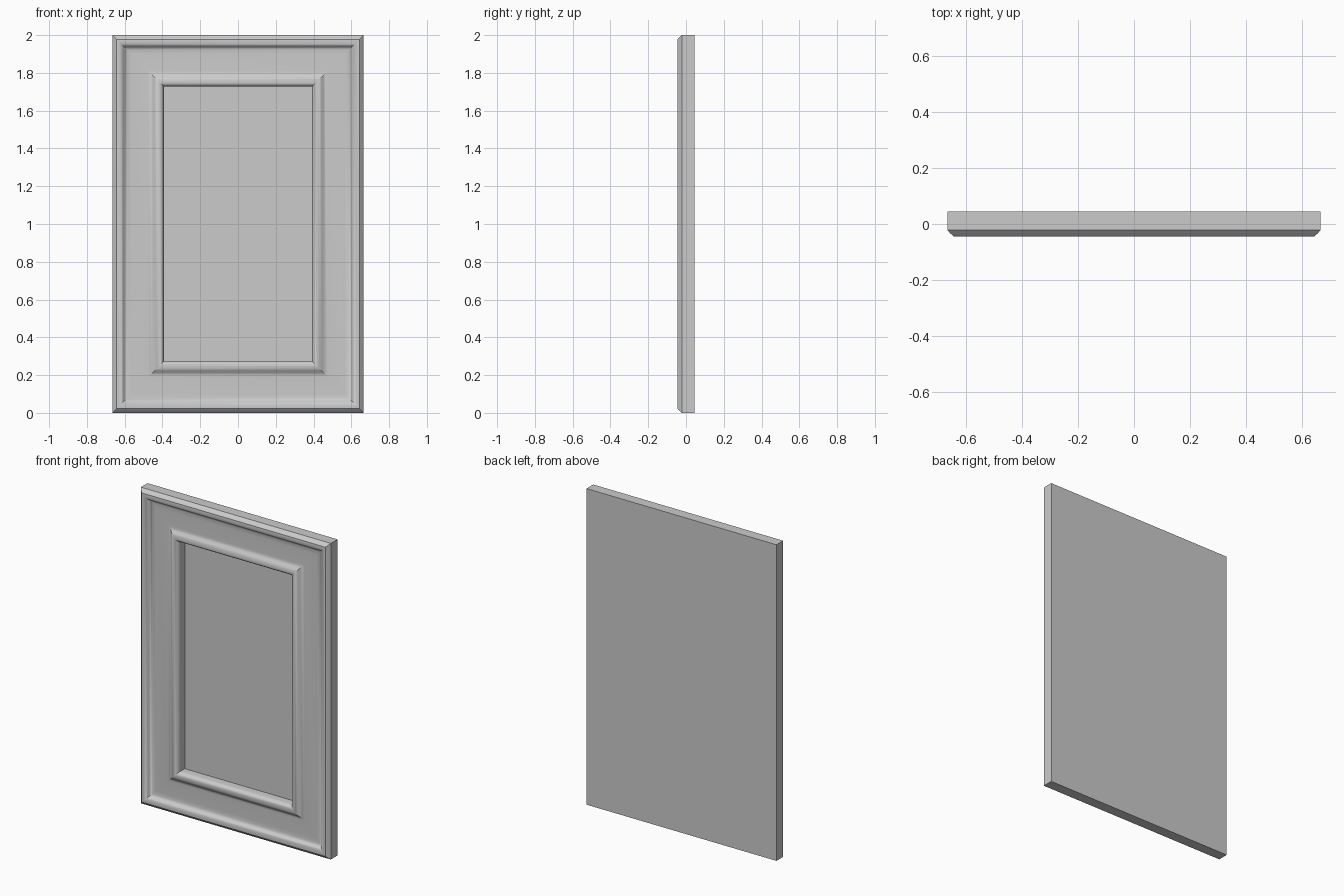
import bpy
import bmesh
import math

# Remove the default cube
cube = bpy.data.objects.get("Cube")
if cube:
    bpy.data.objects.remove(cube, do_unlink=True)

# Painted finish
paint = bpy.data.materials.new("light grey paint")
paint.use_nodes = True
colour = (0.6, 0.6, 0.6, 1)
paint.diffuse_color = colour
paint.node_tree.nodes["Principled BSDF"].inputs["Base Color"].default_value = colour

HALF_W, HEIGHT = 0.665, 2.0
BACK, CREST, FRAME, PANEL = 0.045, -0.045, -0.016, 0.028


def ease(x0, y0, x1, y1, steps=5):
    """Soft S-shaped slope between two profile points."""
    return [(x0 + (x1 - x0) * i / steps,
             y0 + (y1 - y0) * (1 - math.cos(math.pi * i / steps)) / 2)
            for i in range(1, steps + 1)]


# Moulding section: (inset from the outer edge, depth)
profile = [(0, BACK), (0, -0.022), (0.011, -0.034), (0.022, -0.044), (0.03, CREST), (0.042, -0.043)]
profile += ease(0.042, -0.043, 0.078, FRAME)
profile += [(0.1, FRAME), (0.19, FRAME)]
profile += ease(0.19, FRAME, 0.245, -0.042)
profile += [(0.255, -0.041), (0.264, -0.035), (0.271, -0.025), (0.273, -0.015), (0.273, PANEL)]

# Sweep the section around the door as mitred rectangular rings
bm = bmesh.new()
rings = []
for inset, y in profile:
    w = HALF_W - inset
    corners = [(-w, inset), (w, inset), (w, HEIGHT - inset), (-w, HEIGHT - inset)]
    rings.append([bm.verts.new((x, y, z)) for x, z in corners])
for a, b in zip(rings, rings[1:]):
    for i in range(4):
        j = (i + 1) % 4
        bm.faces.new((a[i], a[j], b[j], b[i]))

# Close the flat back and the recessed centre panel
bm.faces.new(rings[0])
bm.faces.new(rings[-1])
bmesh.ops.recalc_face_normals(bm, faces=bm.faces)

mesh = bpy.data.meshes.new("cabinet_door")
bm.to_mesh(mesh)
bm.free()
mesh.materials.append(paint)
door = bpy.data.objects.new("cabinet_door", mesh)
bpy.context.collection.objects.link(door)

# Smooth mouldings with crisp mitres and edges
bpy.ops.object.select_all(action="DESELECT")
door.select_set(True)
bpy.context.view_layer.objects.active = door
bpy.ops.object.shade_smooth_by_angle(angle=math.radians(35))
